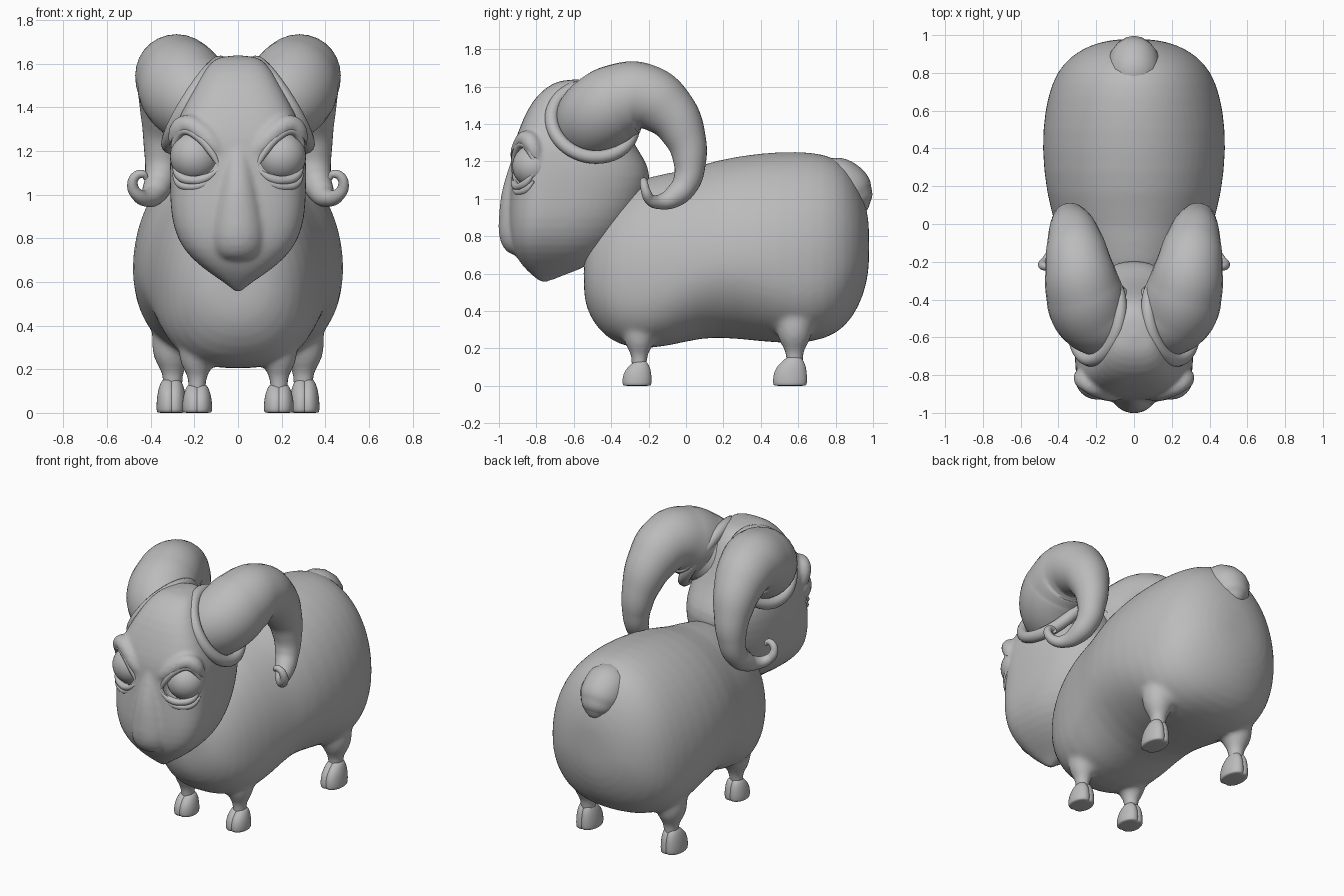
import bpy, bmesh, math
from mathutils import Vector

if "Cube" in bpy.data.objects:
    bpy.data.objects.remove(bpy.data.objects["Cube"])

grey = bpy.data.materials.new("plain_grey")
grey.diffuse_color = (0.5, 0.5, 0.5, 1)
grey.use_nodes = True
grey.node_tree.nodes["Principled BSDF"].inputs["Base Color"].default_value = grey.diffuse_color


def only(obs):
    bpy.ops.object.select_all(action='DESELECT')
    for o in obs:
        o.select_set(True)
    bpy.context.view_layer.objects.active = obs[0]


def finish(ob, name):
    ob.name = name
    ob.data.materials.clear()
    ob.data.materials.append(grey)
    only([ob])
    bpy.ops.object.shade_smooth_by_angle(angle=math.radians(50))
    return ob


def bake(ob):
    only([ob])
    bpy.ops.object.convert(target='MESH')
    return ob


def mirror(ob):
    only([ob])
    bpy.ops.object.transform_apply()
    ob.modifiers.new("Mirror", 'MIRROR').use_clip = False
    ob.modifiers["Mirror"].use_mirror_merge = False
    return bake(ob)


def loft(rings, levels=1):
    """Skin a list of equal-length point rings and round the result."""
    bm = bmesh.new()
    vs = [[bm.verts.new(p) for p in r] for r in rings]
    n = len(vs[0])
    for a, b in zip(vs, vs[1:]):
        for i in range(n):
            bm.faces.new((a[i], a[(i + 1) % n], b[(i + 1) % n], b[i]))
    bm.faces.new(vs[0])
    bm.faces.new(vs[-1])
    bmesh.ops.recalc_face_normals(bm, faces=bm.faces)
    me = bpy.data.meshes.new("loft")
    bm.to_mesh(me)
    ob = bpy.data.objects.new("loft", me)
    bpy.context.collection.objects.link(ob)
    ob.modifiers.new("Round", 'SUBSURF').levels = levels
    return bake(ob)


def egg(hw, lo, hi, frac, nlo, nhi, n=32):
    """Cross-section, widest at frac between lo and hi, with a squareness for each side."""
    mid, pts = lo + frac * (hi - lo), []
    for i in range(n):
        c, s = math.cos(2 * math.pi * i / n), math.sin(2 * math.pi * i / n)
        e, h = (nhi, hi - mid) if s > 0 else (nlo, mid - lo)
        pts.append((hw * math.copysign(abs(c) ** (2 / e), c),
                    mid + h * math.copysign(abs(s) ** (2 / e), s)))
    return pts


def column(rings, x=0, y=0, n=20):
    """Upright loft from (z, y offset, x radius, y radius) rings."""
    t = [2 * math.pi * i / n for i in range(n)]
    return loft([[(x + rx * math.cos(a), y + dy + ry * math.sin(a), z) for a in t]
                 for z, dy, rx, ry in rings])


def tube(pts, res=6, sides=6):
    """Tapered tube through (x, y, z, radius) points."""
    cu = bpy.data.curves.new("tube", 'CURVE')
    cu.dimensions = '3D'
    cu.bevel_depth, cu.bevel_resolution = 1, sides
    cu.resolution_u, cu.use_fill_caps = res, True
    sp = cu.splines.new('BEZIER')
    sp.radius_interpolation = 'CARDINAL'
    sp.bezier_points.add(len(pts) - 1)
    for b, p in zip(sp.bezier_points, pts):
        b.co, b.radius = p[:3], p[3]
        b.handle_left_type = b.handle_right_type = 'AUTO'
    ob = bpy.data.objects.new("tube", cu)
    bpy.context.collection.objects.link(ob)
    return bake(ob)


def ball(loc, scale, rot=(0, 0, 0)):
    bpy.ops.mesh.primitive_uv_sphere_add(segments=32, ring_count=20, radius=1,
                                         location=loc, rotation=rot)
    bpy.context.object.scale = scale
    return bpy.context.object


def fuse(obs, name, voxel, smooth):
    """Merge overlapping parts into one soft skin."""
    only(obs)
    bpy.ops.object.join()
    ob = bpy.context.object
    m = ob.modifiers.new("Skin", 'REMESH')
    m.mode, m.voxel_size = 'VOXEL', voxel
    s = ob.modifiers.new("Soften", 'SMOOTH')
    s.factor, s.iterations = 0.5, smooth
    return finish(bake(ob), name)


# Body: stations of y, bottom, top, half width, underside squareness
stations = [(-.548, .50, .72, .08, 2), (-.53, .40, .80, .165, 2), (-.47, .30, .92, .25, 2.2),
            (-.37, .215, 1.04, .32, 2.5), (-.2, .19, 1.13, .378, 2.7),
            (0, .235, 1.15, .418, 2.1), (.15, .265, 1.21, .465, 1.9),
            (.4, .235, 1.25, .492, 2.1), (.6, .222, 1.258, .475, 2.7),
            (.75, .25, 1.243, .437, 2.6), (.85, .31, 1.19, .378, 2.3),
            (.925, .42, 1.08, .285, 2), (.968, .55, .95, .17, 2), (.98, .66, .85, .06, 2)]
parts = [loft([[(x, y, z) for x, z in egg(w, lo, hi, .42, sq, 2)]
               for y, lo, hi, w, sq in stations])]

# Legs flare into the body
for s in (1, -1):
    for x, y, k in ((.187, -.25, 1), (.30, .58, 1.1)):
        parts.append(column([(z + (.02 if k > 1 else 0), 0, r * k, r * k) for z, r in (
            (.07, .043), (.12, .043), (.15, .043), (.18, .052), (.205, .068),
            (.25, .085), (.32, .09), (.40, .08), (.5, .05))], s * x, y))
fuse(parts, "body", .016, 8)

# Cloven hooves: two flat-soled toes each
for x, y, k, name in ((.187, -.25, 1, "front"), (.305, .57, 1.17, "rear")):
    toes = [column([(0, -.012, .046, .070), (.003, -.012, .052, .077),
                    (.03, -.012, .054, .080), (.07 * k, -.010, .050, .075),
                    (.1 * k, -.002, .042, .060), (.122 * k, .004, .032, .042),
                    (.135 * k, .008, .018, .025)]) for _ in range(2)]
    for toe, d in zip(toes, (-.016, .016)):
        toe.scale = (1, k, 1)
        toe.location = (x + d, y, 0)
    only(toes)
    bpy.ops.object.join()
    finish(mirror(bpy.context.object), name + "_hooves")

# Tail
finish(tube([(0, .69, 1.06, .09), (0, .775, 1.085, .132), (0, .845, 1.06, .138),
             (0, .885, 1.01, .122), (0, .908, .965, .092), (0, .92, .93, .05),
             (0, .922, .912, .012)]), "tail")

# Head: stations of z, front, back, half width
skull = [(.552, -.775, -.745, .010), (.59, -.82, -.66, .05), (.64, -.875, -.52, .13),
         (.71, -.92, -.42, .218), (.79, -.945, -.34, .278), (.9, -.95, -.265, .308),
         (1.0, -.945, -.215, .312), (1.13, -.935, -.18, .315), (1.22, -.93, -.225, .308),
         (1.3, -.92, -.28, .295), (1.42, -.875, -.33, .24), (1.52, -.825, -.37, .185),
         (1.6, -.75, -.42, .135), (1.64, -.66, -.50, .08)]
parts = [loft([[(x, y, z) for x, y in egg(w, lo, hi, .29, 2.6, 2.3)]
               for z, lo, hi, w in skull])]

# Nose ridge
parts.append(column([(.695, .01, .06, .05), (.725, 0, .11, .09), (.80, 0, .132, .122),
                     (.90, 0, .124, .118), (1.03, 0, .095, .108), (1.15, .01, .068, .08),
                     (1.3, .03, .05, .05)], 0, -.885))


def on_face(pts, r, sink=0.0):
    """Place (x, z) points on the curved face around the eyes, thin at both ends."""
    last = len(pts) - 1
    return [(x, sink - .72 - .215 * (1 - (min(x, .314) / .315) ** 2.6) ** (1 / 2.6), z,
             r * (.45 if i in (0, last) else 1)) for i, (x, z) in enumerate(pts)]


# Brow ridges
parts.append(mirror(tube(on_face([(.05, 1.15), (.11, 1.225), (.18, 1.295), (.24, 1.32),
                                  (.275, 1.28), (.29, 1.19)], .046, .036))))
head = fuse(parts, "head", .013, 5)

# Eye sockets cut into the head
socket = mirror(ball((.2, -.85, 1.18), (.128, .13, .107), (0, math.radians(-30), 0)))
socket.name = "socket_cutter"
cut = head.modifiers.new("Sockets", 'BOOLEAN')
cut.object, cut.operation, cut.solver = socket, 'DIFFERENCE', 'EXACT'
bake(head)
socket.hide_render = True
bpy.data.objects.remove(socket)
finish(head, "head")

# Eyes and lids
finish(mirror(ball((.196, -.813, 1.175), (.116, .116, .116))), "eyes")
lids = (("upper_lids", [(.085, 1.125), (.122, 1.195), (.185, 1.265), (.245, 1.292),
                        (.283, 1.255), (.30, 1.16)], .018, .01),
        ("lower_lids", [(.09, 1.115), (.15, 1.075), (.215, 1.066), (.267, 1.085),
                        (.297, 1.14)], .02, .008),
        ("lid_folds", [(.115, 1.078), (.165, 1.045), (.22, 1.036), (.267, 1.05),
                       (.296, 1.095)], .018, .01))
for name, pts, r, sink in lids:
    finish(mirror(tube(on_face(pts, r, sink))), name)

# Horns curl up, back, down and flick outward at the tip
horn = [(.13, -.52, 1.39, .20), (.225, -.465, 1.455, .208), (.265, -.36, 1.52, .203),
        (.292, -.23, 1.545, .18), (.312, -.1, 1.475, .15), (.33, -.01, 1.34, .115),
        (.343, .02, 1.2, .088), (.355, 0, 1.085, .072), (.38, -.06, 1.015, .06),
        (.41, -.13, .985, .042), (.455, -.19, .995, .031), (.483, -.215, 1.04, .025),
        (.468, -.225, 1.085, .021), (.435, -.225, 1.093, .018), (.42, -.22, 1.075, .012)]
finish(mirror(tube(horn, 10, 12)), "horns")

# Collars around the horn roots
turn = Vector((.8, .15, .5)).to_track_quat('Z', 'Y').to_euler()
bpy.ops.mesh.primitive_torus_add(major_radius=.222, minor_radius=.036, major_segments=48,
                                 minor_segments=14, location=(.195, -.5, 1.412), rotation=turn)
finish(mirror(bpy.context.object), "horn_collars")
